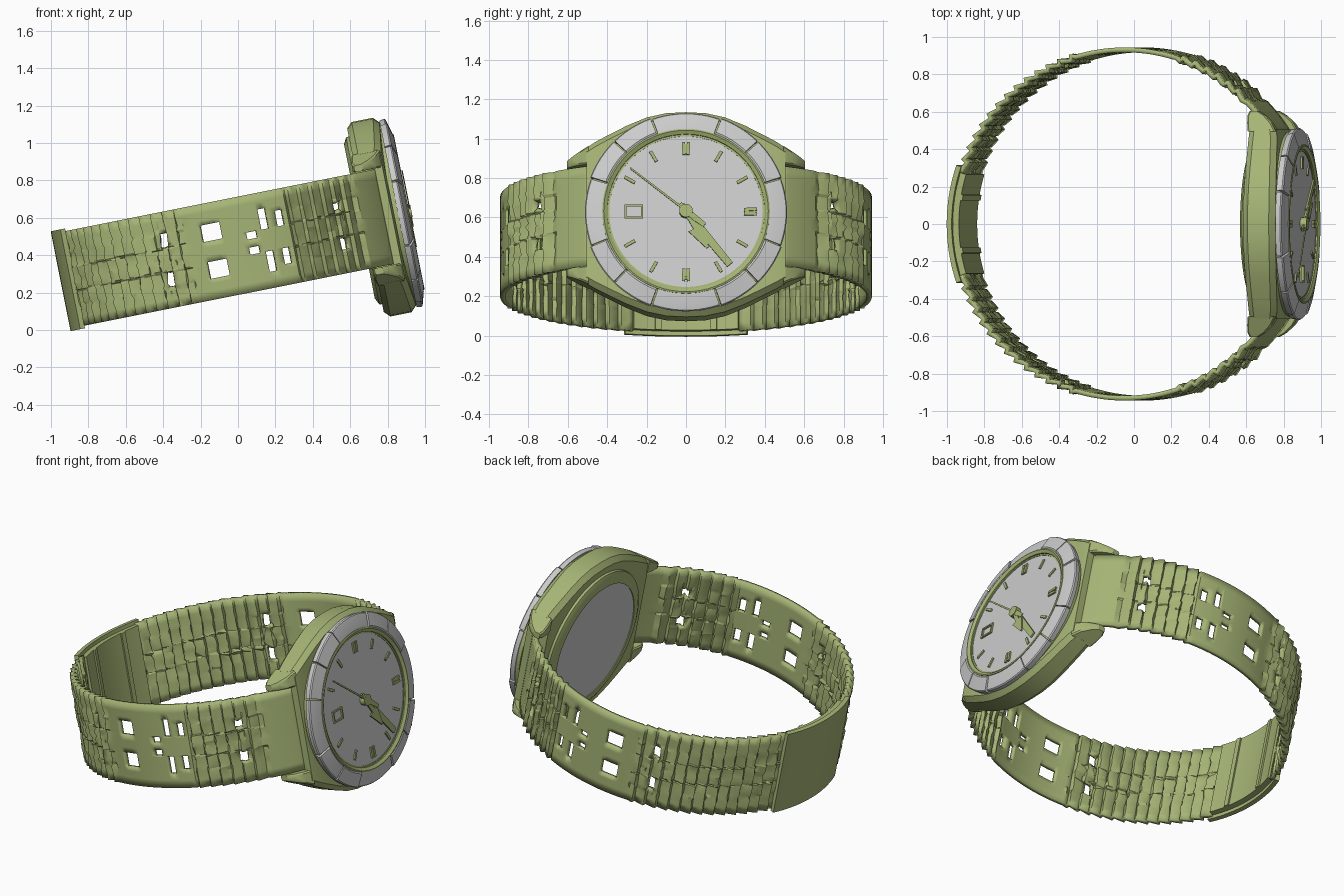
import bpy, bmesh, math, random
from math import sin, cos, radians
from mathutils import Matrix, Vector

if "Cube" in bpy.data.objects:
    bpy.data.objects.remove(bpy.data.objects["Cube"])

random.seed(4)
# The whole watch leans about the y axis; parts are built in the watch's own frame
ROOT = Matrix.Translation((0, 0, 0.45)) @ Matrix.Rotation(radians(-11.3), 4, 'Y')
green = bpy.data.materials.new("olive")
green.diffuse_color = (0.38, 0.46, 0.18, 1)
green.use_nodes = True
green.node_tree.nodes["Principled BSDF"].inputs["Base Color"].default_value = green.diffuse_color


def finish(name, bm, mat=None, angle=30):
    me = bpy.data.meshes.new(name)
    bm.to_mesh(me)
    bm.free()
    ob = bpy.data.objects.new(name, me)
    bpy.context.collection.objects.link(ob)
    ob.matrix_world = ROOT
    if mat:
        me.materials.append(mat)
    bpy.ops.object.select_all(action='DESELECT')
    ob.select_set(True)
    bpy.context.view_layer.objects.active = ob
    bpy.ops.object.shade_smooth_by_angle(angle=radians(angle))
    return ob


def loft(name, sections, mat=None, closed=False):
    """Skin a list of equal closed sections; cap the ends unless it closes on itself."""
    bm = bmesh.new()
    rows = [[bm.verts.new(p) for p in s] for s in sections]
    n = len(rows[0])
    for k in range(len(rows) if closed else len(rows) - 1):
        a, b = rows[k], rows[(k + 1) % len(rows)]
        for i in range(n):
            bm.faces.new((a[i], a[(i + 1) % n], b[(i + 1) % n], b[i]))
    if not closed:
        bm.faces.new(rows[0])
        bm.faces.new(rows[-1])
    bmesh.ops.recalc_face_normals(bm, faces=bm.faces)
    return finish(name, bm, mat)


def dial_point(x, r, deg):
    """Clock-style angle: 0 is up, growing towards +y."""
    return (x, r * sin(radians(deg)), r * cos(radians(deg)))


def ring(name, profile, mat=None, a0=0, a1=360, n=72):
    full = a1 - a0 == 360
    steps = n if full else n + 1
    return loft(name, [[dial_point(x, r, a0 + (a1 - a0) * k / n) for x, r in profile]
                       for k in range(steps)], mat, full)


def disc(name, x0, x1, r, mat=None, n=72):
    return loft(name, [[dial_point(x, r, 360 * k / n) for k in range(n)] for x in (x0, x1)], mat)


def bar(name, deg, r0, r1, w0, w1, x0, x1):
    """Tapered flat bar lying on the dial along a clock direction."""
    d = Vector(dial_point(0, 1, deg))
    s = Vector(dial_point(0, 1, deg + 90))
    pts = [d * r0 - s * w0, d * r0 + s * w0, d * r1 + s * w1, d * r1 - s * w1]
    return loft(name, [[p + Vector((x, 0, 0)) for p in pts] for x in (x0, x1)], green)


# Case: barrel-shaped body, flanks falling away into four lugs
def case_section(y, xb, xf, z0, z1, c):
    return [(xb, y, z0 + c), (xb + c, y, z0), (xf - c, y, z0), (xf, y, z0 + c),
            (xf, y, z1 - c), (xf - c, y, z1), (xb + c, y, z1), (xb, y, z1 - c)]


half = [(0, .87, .53), (.1, .87, .525), (.2, .868, .503), (.3, .862, .462),
        (.4, .855, .412), (.46, .85, .38), (.505, .84, .352)]
columns = [(-y, f, z) for y, f, z in half[:0:-1]] + half
loft("case_body", [case_section(y, .695, f, -z, z, .03) for y, f, z in columns], green)
for sy in (-1, 1):
    for sz in (-1, 1):
        secs = []
        for y, xb, xf, zt in ((.495, .69, .842, .357), (.54, .682, .815, .333),
                              (.58, .68, .775, .312), (.605, .69, .735, .298)):
            lo, hi = sorted((.262 * sz, zt * sz))
            secs.append(case_section(y * sy, xb, xf, lo, hi, .008))
        loft("lug", secs, green)

# Case back with a grey window
ring("case_back_rim", [(.71, .46), (.68, .455), (.662, .42), (.662, .385), (.71, .385)], green)
disc("case_back_window", .667, .70, .39)

# Bezel seat, segmented bezel, inner rim and dial
ring("bezel_seat", [(.85, .497), (.893, .503), (.898, .495), (.915, .43), (.915, .39), (.85, .39)], green)
stops = [-20, 20, 45, 70, 110, 135, 160, 200, 225, 250, 290, 315, 340]
for k, (a, b) in enumerate(zip(stops, stops[1:])):
    lift = .005 if b - a < 30 else 0
    ring("bezel_segment", [(.872, .508 + lift), (.898 + lift, .513 + lift), (.905 + lift, .508 + lift),
                           (.926 + lift, .435), (.926, .425), (.885, .425)], None, a + .5, b - .5, 10)
ring("inner_rim", [(.90, .426), (.93, .426), (.933, .418), (.922, .4), (.90, .398)], green)
disc("dial", .86, .912, .405)

# Hour markers: double at the top, date frame opposite the right-hand marker
for h in range(12):
    a = h * 30
    if h == 9:
        continue
    if h in (0, 3, 6):
        for off in (-2, 2):
            bar("hour_marker", a + off, .295, .36, .008, .008, .905, .922)
        bar("hour_marker_core", a, .30, .35, .006, .006, .905, .918)
    else:
        bar("hour_marker", a, .30, .36, .008, .008, .905, .92)
for s in (-1, 1):
    bar("date_frame_side", 270, .265 + s * .042 - .005, .265 + s * .042 + .005, .036, .036, .905, .922)
    y0, y1 = -.312, -.218
    zc = s * .031
    loft("date_frame_edge", [[(x, y0, zc - .005), (x, y1, zc - .005), (x, y1, zc + .005), (x, y0, zc + .005)]
                             for x in (.905, .922)], green)

# Hands
bar("minute_hand", 141, -.05, .10, .012, .012, .920, .930)
bar("minute_hand_blade", 141, .10, .355, .022, .018, .920, .930)
bar("hour_hand", 150, -.04, .12, .014, .014, .928, .937)
bar("hour_hand_head", 150, .10, .22, .042, .006, .928, .937)
bar("second_hand", 308, -.10, .36, .006, .004, .936, .942)
bar("second_hand_tail", 128, .03, .12, .016, .012, .935, .942)
disc("hand_hub", .905, .946, .034, green, 24)

# Bracelet: one half as a polar grid with saw-tooth links and window holes, mirrored in y
W = .258
holes = []                                   # t0, t1, z0, z1
for t0, t1, z0, z1 in ((51.5, 54.5, .07, .13), (73.5, 76, .06, .145), (79, 81.5, .06, .17),
                       (83.3, 86.6, .022, .06), (94.5, 101, .055, .145), (112.5, 115.2, .065, .145)):
    holes += [(t0, t1, z0, z1), (t0, t1, -z1, -z0)]
STEP = 4.2


def ridged(t):
    return 46 <= t < 72 or 106 < t <= 162


def radius(t):
    if not ridged(t):
        return .944
    f = ((t - 46) % STEP) / STEP
    return .932 + .024 * f / .85 if f < .85 else .956 - .024 * (f - .85) / .15


ts = {h[i] for h in holes for i in (0, 1)} | {31 + 2.2 * i for i in range(7)}
ts |= {72 + 2 * i for i in range(18)} | {163}
for k in range(28):
    for t in (46 + k * STEP + .01, 46 + k * STEP + STEP * .45, 46 + k * STEP + STEP * .85):
        if ridged(t):
            ts.add(t)
ts = sorted(ts)
zs = sorted({h[i] for h in holes for i in (2, 3)} | {-W, -.21, 0, .21, W})
bm = bmesh.new()
grid = []
for t in ts:
    row = []
    for z in zs:
        wob = random.uniform(-.008, .006) if ridged(t) and abs(z) < .2 else 0
        a = radians(t + (wob * 35 if ridged(t) else 0))
        r = radius(t) + wob
        row.append(bm.verts.new((r * cos(a), r * sin(a), z)))
    grid.append(row)
for i in range(len(ts) - 1):
    for j in range(len(zs) - 1):
        t, z = (ts[i] + ts[i + 1]) / 2, (zs[j] + zs[j + 1]) / 2
        if any(h[0] < t < h[1] and h[2] < z < h[3] for h in holes):
            continue
        bm.faces.new((grid[i][j], grid[i + 1][j], grid[i + 1][j + 1], grid[i][j + 1]))
bmesh.ops.delete(bm, geom=[v for v in bm.verts if not v.link_faces], context='VERTS')
band = finish("bracelet", bm, green, 20)
sol = band.modifiers.new("thickness", 'SOLIDIFY')
sol.thickness, sol.offset = .026, -1
mir = band.modifiers.new("other_half", 'MIRROR')
mir.use_axis = (False, True, False)


# Clasp: smooth curved outer cover with a shorter inner plate
def curved_plate(name, t0, t1, r0, r1, w, n=16):
    secs = []
    for k in range(n + 1):
        a = radians(t0 + (t1 - t0) * k / n)
        secs.append([(r * cos(a), r * sin(a), z) for r, z in ((r0, -w), (r1, -w), (r1, w), (r0, w))])
    return loft(name, secs, green)


curved_plate("clasp_cover", 161, 199, .94, .967, .272)
curved_plate("clasp_inner_plate", 163, 197, .905, .938, .25)
for s in (-1, 1):
    curved_plate("clasp_hinge", 180 + s * 9 - 1, 180 + s * 9 + 1, .895, .92, .25, 4)
